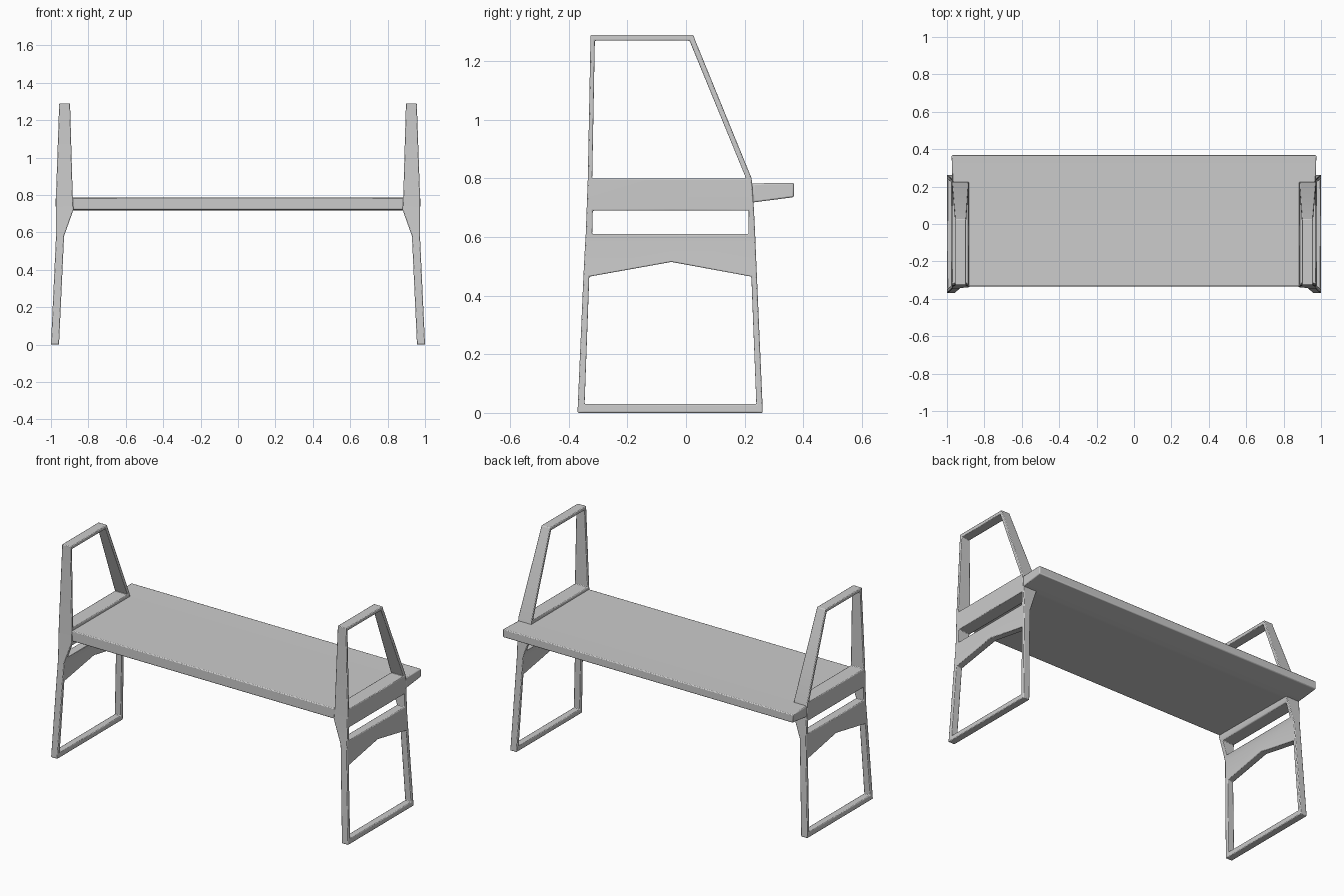
import bpy, bmesh
from math import radians

if "Cube" in bpy.data.objects:
    bpy.data.objects.remove(bpy.data.objects["Cube"])


def lerp_table(table, z):
    for (z0, a), (z1, b) in zip(table, table[1:]):
        if z <= z1:
            return a + (b - a) * (z - z0) / (z1 - z0)
    return table[-1][1]


def finish(name, bm):
    bmesh.ops.recalc_face_normals(bm, faces=bm.faces)
    mesh = bpy.data.meshes.new(name)
    bm.to_mesh(mesh)
    bm.free()
    ob = bpy.data.objects.new(name, mesh)
    bpy.context.collection.objects.link(ob)
    bpy.ops.object.select_all(action='DESELECT')
    ob.select_set(True)
    bpy.context.view_layer.objects.active = ob
    bpy.ops.object.shade_smooth_by_angle(angle=radians(50))
    return ob


def soften(ob, width):
    bev = ob.modifiers.new("soft_edges", 'BEVEL')
    bev.width = width
    bev.segments = 2
    bev.limit_method = 'ANGLE'
    bev.angle_limit = radians(40)


# Side frame: rows of z, outer/inner y at front and back posts, hole above row?
ROWS = [
    (0.00, -0.370, -0.346, 0.240, 0.262, False),
    (0.03, -0.369, -0.346, 0.240, 0.261, True),
    (0.465, -0.350, -0.330, 0.223, 0.242, False),
    (0.58, -0.344, -0.322, 0.215, 0.237, False),
    (0.61, -0.342, -0.320, 0.213, 0.236, True),
    (0.69, -0.339, -0.318, 0.214, 0.232, False),
    (0.72, -0.338, -0.318, 0.214, 0.230, False),
    (0.80, -0.335, -0.320, 0.205, 0.224, True),
    (1.27, -0.326, -0.311, 0.012, 0.032, False),
    (1.29, -0.326, -0.311, 0.012, 0.025, False),
]
INNER_X = [(0, 0.957), (0.58, 0.930), (0.72, 0.880), (0.80, 0.884), (1.29, 0.898)]
OUTER_X = [(0, 1.0), (0.58, 0.973), (0.80, 0.973), (1.29, 0.956)]

bm = bmesh.new()
layers = []
for table in (INNER_X, OUTER_X):
    grid = []
    for z, a, b, c, d, _ in ROWS:
        row = []
        for col, y in enumerate((a, b, -0.05, c, d)):
            zz = 0.515 if (z == 0.465 and col == 2) else z  # peaked apron
            row.append(bm.verts.new((lerp_table(table, zz), y, zz)))
        grid.append(row)
    layers.append(grid)

edge_use = {}
for r in range(len(ROWS) - 1):
    for c in range(4):
        if ROWS[r][5] and c in (1, 2):
            continue
        loop = [(r, c), (r, c + 1), (r + 1, c + 1), (r + 1, c)]
        for grid in layers:
            bm.faces.new([grid[i][j] for i, j in loop])
        for p, q in zip(loop, loop[1:] + loop[:1]):
            edge_use.setdefault(frozenset((p, q)), []).append((p, q))
# Close the rim of the frame and of its three openings
for uses in edge_use.values():
    if len(uses) == 1:
        p, q = uses[0]
        bm.faces.new([layers[0][p[0]][p[1]], layers[0][q[0]][q[1]],
                      layers[1][q[0]][q[1]], layers[1][p[0]][p[1]]])

frame = finish("side_frames", bm)
mirror = frame.modifiers.new("other_side", 'MIRROR')
mirror.use_axis[0] = True
soften(frame, 0.004)

# Seat: slab between the frames, widening behind them (y, half width, z low, z high)
STATIONS = [
    (-0.333, 0.93, 0.722, 0.785),
    (0.205, 0.93, 0.718, 0.783),
    (0.228, 0.972, 0.718, 0.783),
    (0.368, 0.975, 0.736, 0.785),
]
bm = bmesh.new()
rings = [[bm.verts.new(p) for p in ((-w, y, lo), (w, y, lo), (w, y, hi), (-w, y, hi))]
         for y, w, lo, hi in STATIONS]
for a, b in zip(rings, rings[1:]):
    for i in range(4):
        j = (i + 1) % 4
        bm.faces.new((a[i], a[j], b[j], b[i]))
bm.faces.new(rings[0])
bm.faces.new(rings[-1])
soften(finish("seat", bm), 0.005)
